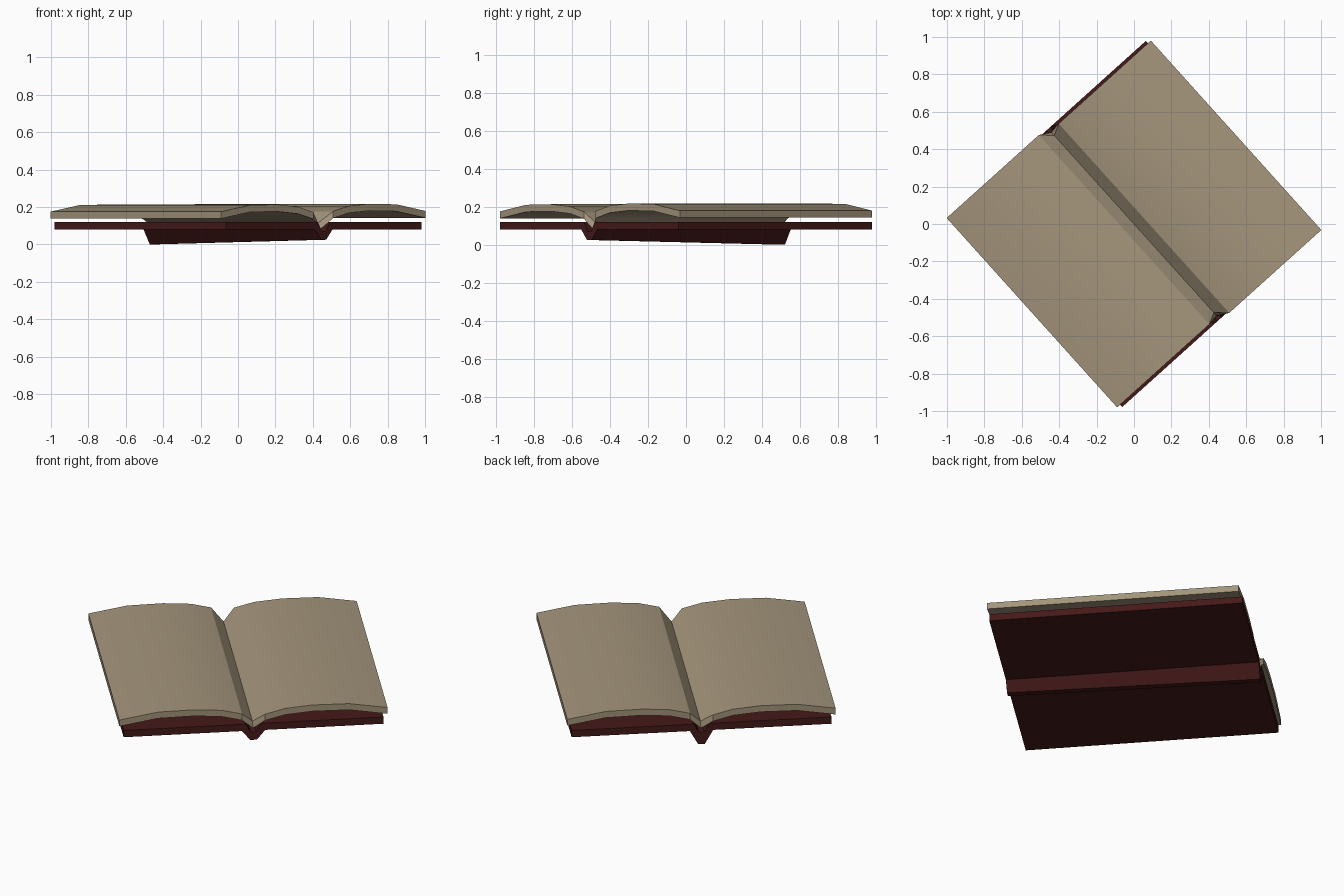
import bpy, math
from mathutils import Matrix

if "Cube" in bpy.data.objects:
    bpy.data.objects.remove(bpy.data.objects["Cube"])

ROT = Matrix.Rotation(math.radians(42), 4, 'Z')


def material(name, rgb):
    m = bpy.data.materials.new(name)
    m.diffuse_color = (*rgb, 1)
    m.use_nodes = True
    m.node_tree.nodes["Principled BSDF"].inputs["Base Color"].default_value = m.diffuse_color
    return m


def slab(name, stations, mat):
    """Sweep paired top/bottom stations across the book.
    Each station: four points (top front, top back, bottom front, bottom back)."""
    verts = [p for s in stations for p in s]
    faces = []
    for i in range(len(stations) - 1):
        a, b = 4 * i, 4 * i + 4
        faces += [(a, b, b + 1, a + 1), (a + 2, a + 3, b + 3, b + 2),
                  (a, a + 2, b + 2, b), (a + 1, b + 1, b + 3, a + 3)]
    e = 4 * (len(stations) - 1)
    faces += [(0, 1, 3, 2), (e, e + 2, e + 3, e + 1)]
    me = bpy.data.meshes.new(name)
    me.from_pydata(verts, [], faces)
    me.transform(ROT)
    me.materials.append(mat)
    ob = bpy.data.objects.new(name, me)
    bpy.context.collection.objects.link(ob)
    bpy.context.view_layer.objects.active = ob
    ob.select_set(True)
    bpy.ops.object.shade_smooth_by_angle(angle=math.radians(30))
    ob.select_set(False)
    return ob


paper = material("paper", (0.37, 0.30, 0.20))
leather = material("leather", (0.06, 0.010, 0.010))

# Pages: arched sheet, right half profile turned half round for the left half
half = [(0.06, 0.175), (0.17, 0.203), (0.32, 0.215), (0.515, 0.212), (0.723, 0.177)]
LO, HI = -0.694, 0.668


def page_station(u, z, lo, hi, thick=0.037):
    return [(u, lo, z), (u, hi, z), (u, lo, z - thick), (u, hi, z - thick)]


left = [page_station(-u, z - 0.002, -HI, -LO) for u, z in reversed(half)]
right = [page_station(u, z + 0.002, LO, HI) for u, z in half]
gutter = [(0, -0.637, 0.113), (0, 0.637, 0.113), (0, -0.66, 0.082), (0, 0.66, 0.082)]
slab("pages", left + [gutter] + right, paper)

# Cover: two flat boards joined by a tapered, slightly tilted spine
V = 0.685


def cover_station(ut, zt, ub, zb_front, zb_back):
    return [(ut, -V, zt), (ut, V, zt), (ub, -V, zb_front), (ub, V, zb_back)]


cover_half = [(0.014, 0.07, 0.018, 0.025, 0.0), (0.042, 0.12, 0.063, 0.08, 0.08),
              (0.702, 0.12, 0.702, 0.08, 0.08)]
mirrored = [(-a, b, -c, d, e) for a, b, c, d, e in reversed(cover_half)]
slab("cover", [cover_station(*s) for s in mirrored + cover_half], leather)
